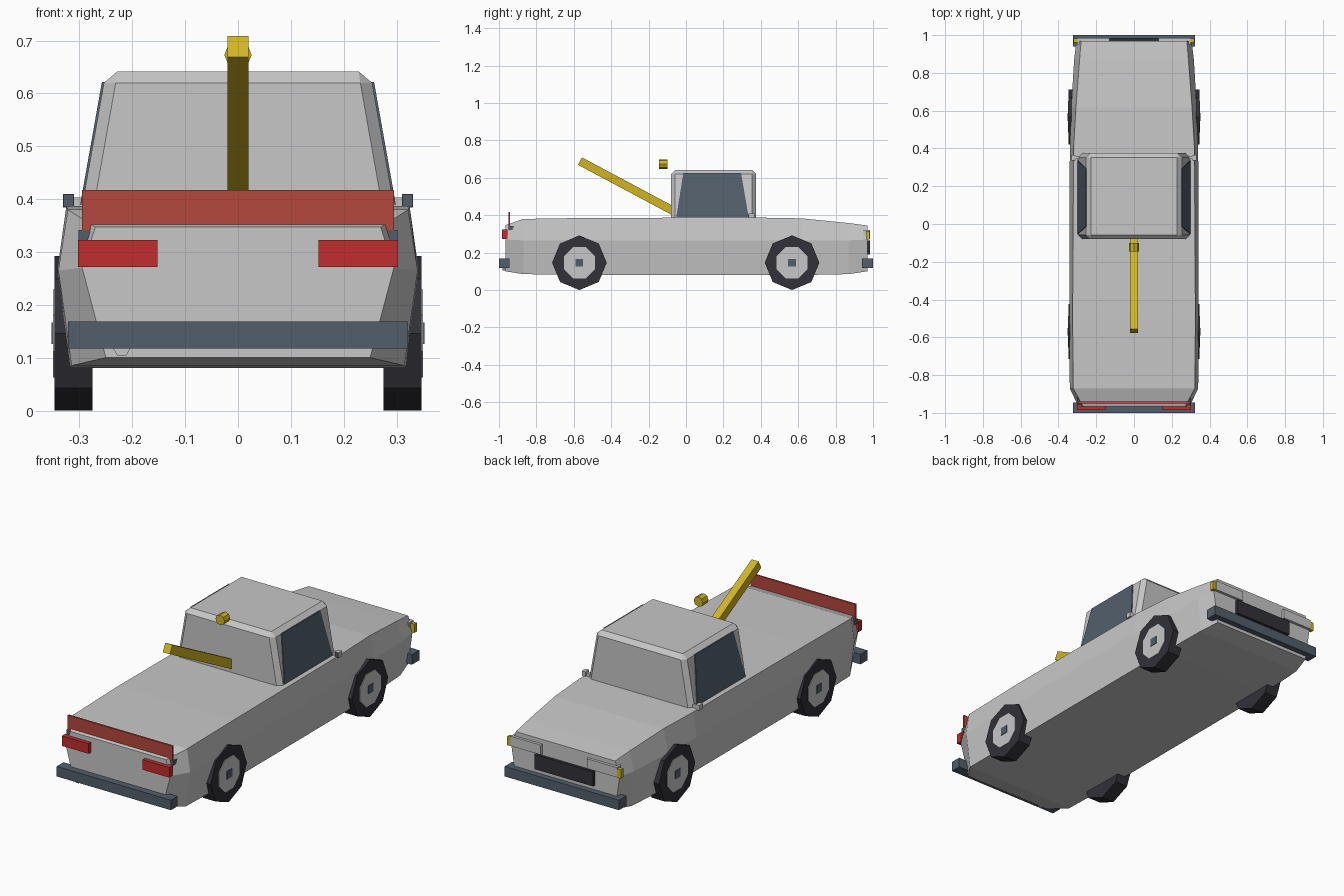
import bpy, bmesh, math
from mathutils import Vector

cube = bpy.data.objects.get("Cube")
if cube:
    bpy.data.objects.remove(cube, do_unlink=True)


def material(name, *srgb):
    col = [c / 12.92 if c < 0.04 else ((c + 0.055) / 1.055) ** 2.4 for c in srgb] + [1.0]
    m = bpy.data.materials.new(name)
    m.use_nodes = True
    m.diffuse_color = col
    m.node_tree.nodes["Principled BSDF"].inputs["Base Color"].default_value = col
    return m


GREY = material("light grey paint", 0.78, 0.78, 0.78)
SLATE = material("slate trim", 0.32, 0.37, 0.42)
BLACK = material("black rubber", 0.19, 0.19, 0.22)
YELLOW = material("yellow", 0.82, 0.71, 0.14)
RED = material("lamp red", 0.76, 0.18, 0.18)
BRICK = material("board red", 0.71, 0.28, 0.24)


def finish(name, bm, mat):
    bmesh.ops.recalc_face_normals(bm, faces=bm.faces)
    me = bpy.data.meshes.new(name)
    bm.to_mesh(me)
    bm.free()
    me.materials.append(mat)
    ob = bpy.data.objects.new(name, me)
    bpy.context.collection.objects.link(ob)
    return ob


def loft(name, rings, mat):
    """Skin a list of closed rings and cap both ends."""
    bm = bmesh.new()
    vs = [[bm.verts.new(p) for p in ring] for ring in rings]
    n = len(vs[0])
    for a, b in zip(vs, vs[1:]):
        for i in range(n):
            j = (i + 1) % n
            bm.faces.new((a[i], a[j], b[j], b[i]))
    bm.faces.new(vs[0])
    bm.faces.new(vs[-1])
    return finish(name, bm, mat)


def box(name, x, y, z, mat):
    ring = [(x[0], y[0]), (x[1], y[0]), (x[1], y[1]), (x[0], y[1])]
    return loft(name, [[(a, b, h) for a, b in ring] for h in z], mat)


def prism(name, axis, centre, radius, depth, mat, sides=8, turn=0.0):
    """Regular prism along the x or y axis."""
    rings = []
    for d in (-depth / 2, depth / 2):
        ring = []
        for i in range(sides):
            t = turn + math.tau * i / sides
            u, v = radius * math.cos(t), radius * math.sin(t)
            off = (d, u, v) if axis == "x" else (u, d, v)
            ring.append(Vector(centre) + Vector(off))
        rings.append(ring)
    return loft(name, rings, mat)


# Body shell: y, then half width and height of sill, waist and deck
sections = [
    (-0.965, 0.25, 0.10, 0.295, 0.27, 0.27, 0.347),
    (-0.87, 0.315, 0.085, 0.34, 0.265, 0.322, 0.38),
    (-0.5, 0.32, 0.08, 0.342, 0.265, 0.325, 0.386),
    (0.4, 0.32, 0.08, 0.34, 0.265, 0.32, 0.387),
    (0.62, 0.315, 0.08, 0.332, 0.265, 0.307, 0.383),
    (0.87, 0.305, 0.085, 0.317, 0.265, 0.288, 0.358),
    (0.97, 0.28, 0.10, 0.305, 0.27, 0.28, 0.345),
]
rings = []
for y, *p in sections:
    half = list(zip(p[0::2], p[1::2]))
    rings.append([(w, y, z) for w, z in half] + [(-w, y, z) for w, z in reversed(half)])
loft("body", rings, GREY)

# Cab with chamfered edges
CAB_LOW, CAB_TOP = 0.36, 0.642


def cab_width(z):
    return 0.30 - 0.05 * (z - CAB_LOW) / (CAB_TOP - CAB_LOW)


def cab_ring(z):
    w = cab_width(z)
    return [(-w, -0.08, z), (w, -0.08, z), (w, 0.375, z), (-w, 0.375, z)]


cab = loft("cab", [cab_ring(CAB_LOW), cab_ring(CAB_TOP)], GREY)
bev = cab.modifiers.new("chamfer", "BEVEL")
bev.width, bev.segments = 0.022, 1

# Tow boom and beacon
boom = box("tow_boom", (-0.02, 0.02), (-0.298, 0.298), (-0.0225, 0.0225), YELLOW)
boom.location = (0, -0.304, 0.549)
boom.rotation_euler.x = -0.49
prism("beacon", "y", (0, -0.122, 0.673), 0.026, 0.045, YELLOW)

# Parts mirrored on both sides
for side, s in (("left", 1), ("right", -1)):
    def sbox(name, x, y, z, mat):
        return box(side + "_" + name, (s * x[0], s * x[1]), y, z, mat)

    # Side window plate following the slope of the cab
    plate = []
    for z, y0, y1 in ((0.39, -0.052, 0.335), (0.622, -0.015, 0.295)):
        w = cab_width(z)
        a, b = s * (w - 0.004), s * (w + 0.004)
        plate.append([(a, y0, z), (b, y0, z), (b, y1, z), (a, y1, z)])
    loft(side + "_window", plate, SLATE)

    # Wheels
    for end, y in (("front", 0.567), ("rear", -0.57)):
        tag = f"{side}_{end}_"
        prism(tag + "tyre", "x", (s * 0.311, y, 0.146), 0.146, 0.072, BLACK)
        prism(tag + "hub", "x", (s * 0.325, y, 0.146), 0.09, 0.05, GREY, turn=math.pi / 8)
        prism(tag + "cap", "x", (s * 0.33, y, 0.146), 0.029, 0.046, SLATE, 4, math.pi / 4)

    # Lamps
    sbox("tail_lamp", (0.152, 0.303), (-0.985, -0.955), (0.272, 0.323), RED)
    sbox("headlamp", (0.13, 0.30), (0.95, 0.984), (0.272, 0.322), GREY)
    sbox("indicator", (0.298, 0.32), (0.962, 0.982), (0.27, 0.315), YELLOW)

    # Board bracket, mirror and mirror glass
    sbox("bracket", (0.275, 0.302), (-0.95, -0.90), (0.32, 0.342), SLATE)
    sbox("mirror_arm", (0.29, 0.312), (0.345, 0.36), (0.385, 0.403), GREY)
    sbox("mirror", (0.31, 0.331), (0.338, 0.365), (0.384, 0.41), GREY)
    sbox("mirror_glass", (0.311, 0.33), (0.335, 0.339), (0.385, 0.409), SLATE)

# Bumpers, grille, tail board and exhaust
box("rear_bumper", (-0.322, 0.322), (-1.0, -0.945), (0.117, 0.168), SLATE)
box("front_bumper", (-0.322, 0.322), (0.94, 1.0), (0.117, 0.168), SLATE)
box("grille", (-0.165, 0.165), (0.95, 0.984), (0.19, 0.265), BLACK)
box("tail_board", (-0.295, 0.295), (-0.95, -0.94), (0.34, 0.417), BRICK)
prism("exhaust", "y", (-0.22, -0.945, 0.117), 0.016, 0.07, GREY, 6)
